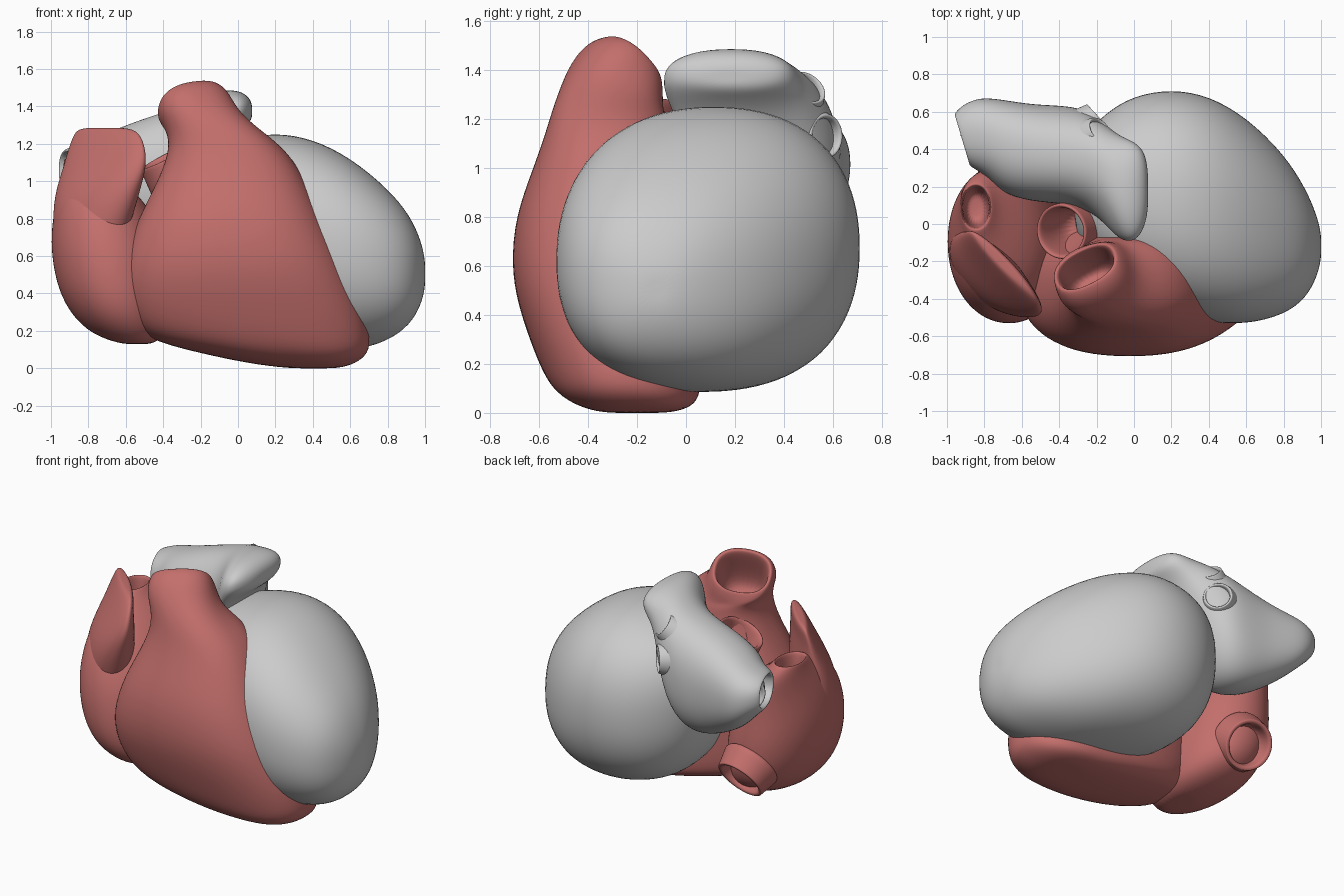
import bpy, bmesh, math
from mathutils import Vector

red = bpy.data.materials.new("red_muscle")
red.diffuse_color = (0.55, 0.16, 0.15, 1)
SIDES = 24


def ring(axis, row):
    # axis position, two min/max ranges, optional tilts along the axis
    p, a0, a1, b0, b1, ta, tb = (list(row) + [0, 0])[:7]
    ca, ra, cb, rb = (a0 + a1) / 2, (a1 - a0) / 2, (b0 + b1) / 2, (b1 - b0) / 2
    if axis == 'x':
        return Vector((p, ca, cb)), Vector((ta * ra, ra, 0)), Vector((tb * rb, 0, rb))
    return Vector((ca, cb, p)), Vector((ra, 0, ta * ra)), Vector((0, rb, tb * rb))


def hollow(rings, depth, wall=0.82):
    # turn the last ring into a rim and fold the wall inwards
    c, u, v = rings[-1]
    d = Vector(depth)
    return rings + [(c, u * (wall + 0.08), v * (wall + 0.08)),
                    (c + d * 0.15, u * wall, v * wall),
                    (c + d, u * wall * 0.9, v * wall * 0.9)]


def loft(name, rings, mat=None, power=2.0):
    bm = bmesh.new()
    loops = []
    for c, u, v in rings:
        loop = []
        for i in range(SIDES):
            t = 2 * math.pi * i / SIDES
            s, k = math.sin(t), math.cos(t)
            f = (abs(s) ** power + abs(k) ** power) ** (-1 / power)
            loop.append(bm.verts.new(c + u * k * f + v * s * f))
        loops.append(loop)
    for a, b in zip(loops, loops[1:]):
        for i in range(SIDES):
            j = (i + 1) % SIDES
            bm.faces.new((a[i], a[j], b[j], b[i]))
    # rounded end caps
    for loop in (loops[0], loops[-1]):
        mid = sum((v.co for v in loop), Vector()) / SIDES
        tip = bm.verts.new(mid)
        for i in range(SIDES):
            bm.faces.new((loop[i], loop[(i + 1) % SIDES], tip))
    bmesh.ops.recalc_face_normals(bm, faces=bm.faces)
    me = bpy.data.meshes.new(name)
    bm.to_mesh(me)
    bm.free()
    for p in me.polygons:
        p.use_smooth = True
    ob = bpy.data.objects.new(name, me)
    bpy.context.collection.objects.link(ob)
    if mat:
        me.materials.append(mat)
    ob.modifiers.new("smooth", 'SUBSURF').levels = 2
    ob.modifiers["smooth"].render_levels = 2
    return ob


def vessel(name, end, direction, r0, r1, length, mat=None):
    # short open tube whose rim sits at `end`
    d = Vector(direction).normalized()
    e = Vector(end)
    u = d.orthogonal().normalized()
    v = d.cross(u)
    rings = [(e - d * length * (1 - k), u * (r0 + (r1 - r0) * k), v * (r0 + (r1 - r0) * k))
             for k in (0, 0.35, 0.7, 0.95, 1)]
    loft(name, hollow(rings, -d * length * 0.7, 0.8), mat)


# left ventricle, stacked along x (y range, z range)
loft("left_ventricle", [ring('x', r) for r in (
    (-0.32, 0.00, 0.34, 0.55, 0.98), (-0.28, -0.14, 0.46, 0.38, 1.09),
    (-0.15, -0.28, 0.60, 0.22, 1.18), (0.0, -0.40, 0.69, 0.14, 1.23),
    (0.2, -0.49, 0.725, 0.09, 1.265), (0.4, -0.53, 0.69, 0.08, 1.23),
    (0.6, -0.54, 0.575, 0.085, 1.13), (0.8, -0.49, 0.38, 0.14, 0.965),
    (0.92, -0.40, 0.19, 0.23, 0.82), (0.98, -0.28, 0.04, 0.34, 0.68),
    (1.0, -0.19, -0.05, 0.43, 0.58))], power=2.35)

# right ventricle, stacked along z (x range, y range), ending in a tilted outlet
rv = [ring('z', r) for r in (
    (0.0, 0.27, 0.54, -0.34, -0.06), (0.025, 0.06, 0.63, -0.44, 0.03),
    (0.08, -0.20, 0.70, -0.53, 0.06), (0.16, -0.52, 0.71, -0.585, 0.06),
    (0.3, -0.61, 0.68, -0.64, 0.06), (0.45, -0.63, 0.62, -0.69, 0.06),
    (0.6, -0.61, 0.56, -0.715, 0.06), (0.8, -0.535, 0.46, -0.70, 0.02),
    (1.0, -0.43, 0.365, -0.625, -0.04), (1.14, -0.375, 0.28, -0.575, -0.07),
    (1.24, -0.37, 0.17, -0.54, -0.08, 0.0, -0.1))]
# outlet: the rings turn to face up and backwards
rv += [(Vector(c), Vector(u), Vector(v)) for c, u, v in (
    ((-0.20, -0.29, 1.33), (0.215, 0.04, 0.0), (-0.01, 0.19, -0.08)),
    ((-0.235, -0.255, 1.40), (0.19, 0.07, 0.02), (-0.03, 0.14, -0.115)),
    ((-0.26, -0.23, 1.435), (0.165, 0.08, 0.02), (-0.03, 0.095, -0.105)))]
loft("right_ventricle", hollow(rv, (0.06, -0.10, -0.24)), red, 2.5)

# right atrium body, with the top narrowing towards the upper vein
ra = [ring('z', r) for r in (
    (0.13, -0.63, -0.45, -0.34, -0.04), (0.18, -0.78, -0.38, -0.43, 0.15),
    (0.28, -0.89, -0.36, -0.51, 0.29), (0.42, -0.965, -0.36, -0.54, 0.33),
    (0.6, -1.0, -0.38, -0.53, 0.33), (0.75, -1.0, -0.42, -0.49, 0.31),
    (0.9, -0.975, -0.50, -0.42, 0.30), (1.0, -0.95, -0.62, -0.28, 0.29),
    (1.07, -0.935, -0.72, -0.12, 0.26), (1.12, -0.93, -0.76, -0.04, 0.22))]
loft("right_atrium", hollow(ra, (0, 0, -0.25)), red, 2.1)


# right atrial ear: diagonal flap standing in front of the vein
def flap_ring(x, y, z, half, thick, angle=-46):
    a = math.radians(angle)
    return (Vector((x, y, z)), Vector((math.cos(a), math.sin(a), 0)) * half,
            Vector((-math.sin(a), math.cos(a), 0)) * thick)


loft("right_atrial_ear", [flap_ring(*r) for r in (
    (-0.80, -0.24, 0.45, 0.10, 0.08), (-0.80, -0.25, 0.6, 0.20, 0.14),
    (-0.78, -0.26, 0.8, 0.27, 0.15), (-0.75, -0.27, 0.95, 0.30, 0.13),
    (-0.71, -0.27, 1.08, 0.31, 0.09), (-0.70, -0.25, 1.18, 0.29, 0.06),
    (-0.70, -0.22, 1.25, 0.255, 0.045), (-0.71, -0.20, 1.285, 0.20, 0.03))], red)

# left atrium, stacked along x, with its ear at the right end
la = [ring('x', r) for r in (
    (0.075, 0.08, 0.28, 1.34, 1.41), (0.06, -0.01, 0.38, 1.31, 1.45),
    (0.01, -0.10, 0.44, 1.27, 1.485), (-0.08, -0.09, 0.47, 1.16, 1.49),
    (-0.17, 0.02, 0.55, 0.88, 1.46), (-0.27, 0.085, 0.62, 0.70, 1.41),
    (-0.4, 0.11, 0.635, 0.63, 1.37), (-0.55, 0.12, 0.64, 0.66, 1.32),
    (-0.7, 0.16, 0.665, 0.74, 1.26), (-0.8, 0.25, 0.68, 0.82, 1.22, -0.1),
    (-0.88, 0.29, 0.64, 0.91, 1.19, -0.2), (-0.92, 0.31, 0.59, 0.95, 1.17, -0.3))]
loft("left_atrium", hollow(la, (0.2, 0, 0)), power=2.4)

# vessel openings
vessel("aortic_root", (-0.39, -0.04, 1.13), (-0.45, -0.1, 0.9), 0.17, 0.15, 0.4, red)
vessel("lower_vein", (-0.64, 0.34, 0.34), (0.1, 0.8, -0.55), 0.20, 0.16, 0.16, red)
vessel("left_upper_lung_vein", (-0.18, 0.50, 1.33), (0.6, 0.45, 0.55), 0.13, 0.08, 0.14)
vessel("left_lower_lung_vein", (-0.19, 0.575, 1.13), (0.7, 0.65, 0.0), 0.14, 0.09, 0.14)
vessel("right_lower_lung_vein", (-0.86, 0.56, 1.06), (-0.7, 0.6, 0.05), 0.14, 0.11, 0.14)
